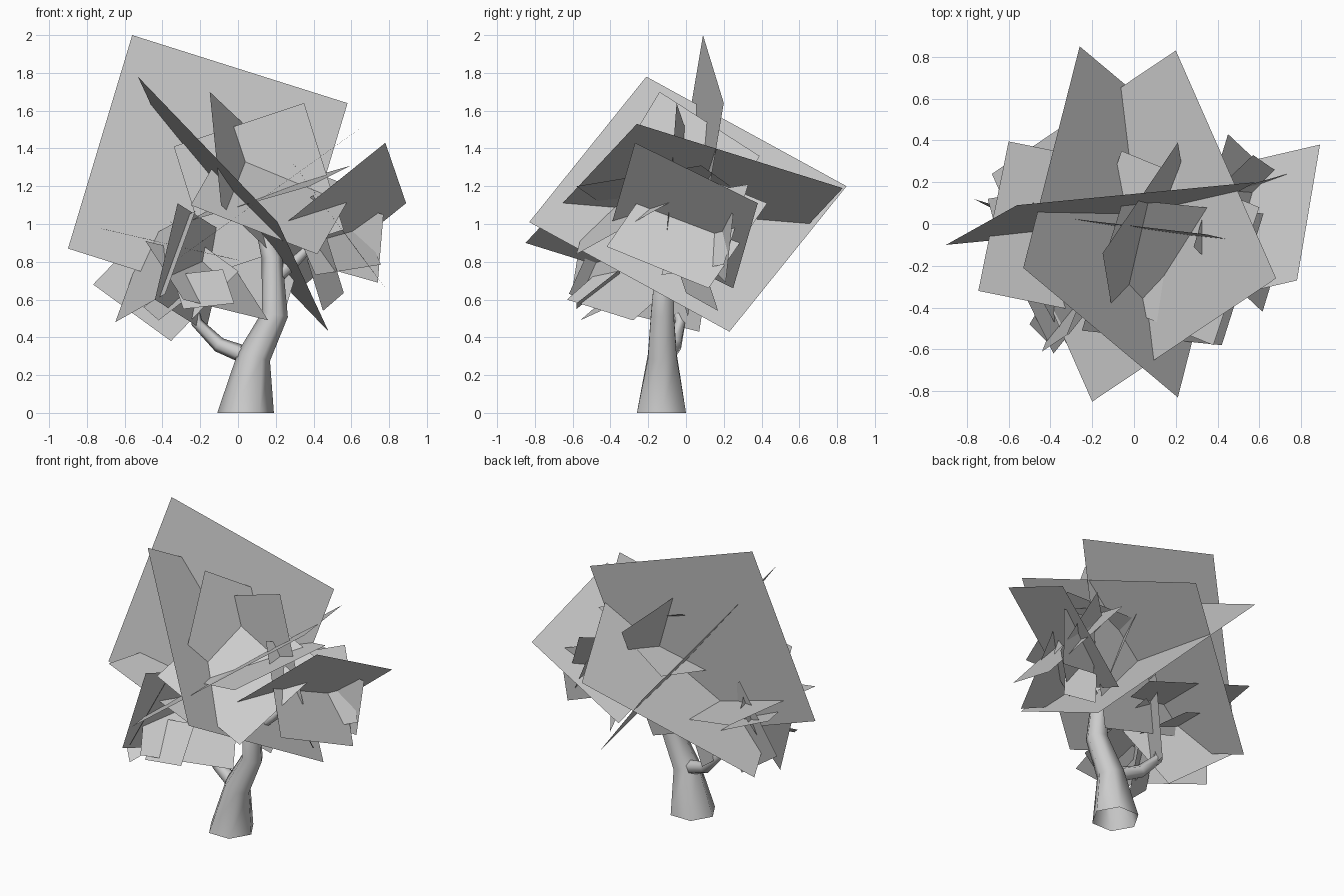
import bpy, bmesh, math
from mathutils import Vector


def make_object(name, bm):
    mesh = bpy.data.meshes.new(name)
    bm.to_mesh(mesh)
    bm.free()
    ob = bpy.data.objects.new(name, mesh)
    bpy.context.collection.objects.link(ob)
    return ob


def limb(name, path, sides=6):
    """Open tapered tube through (x, y, z, radius) points."""
    bm = bmesh.new()
    pts = [Vector(p[:3]) for p in path]
    rings = []
    for i, p in enumerate(pts):
        d = (pts[min(i + 1, len(pts) - 1)] - pts[max(i - 1, 0)]).normalized()
        if i == 0 and p.z == 0:
            d = Vector((0, 0, 1))
        u = Vector((0, 1, 0)).cross(d).normalized()
        v = d.cross(u)
        ring = []
        for k in range(sides):
            a = 2 * math.pi * k / sides
            ring.append(bm.verts.new(p + path[i][3] * (u * math.cos(a) + v * math.sin(a))))
        rings.append(ring)
    for a, b in zip(rings, rings[1:]):
        for k in range(sides):
            n = (k + 1) % sides
            bm.faces.new((a[k], a[n], b[n], b[k])).smooth = True
    return make_object(name, bm)


def card(bm, a, b, d):
    """Flat foliage card: corner a and its two neighbouring corners b, d."""
    a, b, d = Vector(a), Vector(b), Vector(d)
    bm.faces.new([bm.verts.new(p) for p in (a, b, b + d - a, d)])


def foliage(name, cards):
    bm = bmesh.new()
    for c in cards:
        card(bm, *c)
    return make_object(name, bm)


# trunk and boughs
limb("trunk", [(.04, -.13, 0, .15), (.085, -.125, .3, .088), (.195, -.125, .52, .07),
               (.18, -.11, .82, .055), (.13, -.08, 1.0, .04)])
limb("left_bough", [(.08, -.12, .29, .05), (-.1, -.06, .36, .04),
                    (-.22, -.03, .48, .03), (-.24, -.06, .62, .02)])
limb("right_bough", [(.18, -.12, .7, .04), (.3, -.06, .8, .03), (.42, -.03, .92, .02)])

# three big crossing cards
foliage("crown_leaves", [
    ((-.56, .09, 2.0), (.58, .20, 1.64), (-.90, -.10, .87)),
    ((-.53, -.21, 1.78), (-.26, .85, 1.20), (.21, -.83, 1.01)),
    ((.20, .83, 1.19), (.68, -.26, 1.53), (-.68, .24, .56)),
])

# middle cluster
foliage("middle_leaves", [
    ((-.15, -.14, 1.70), (.21, .39, 1.36), (-.09, -.50, 1.10)),
    ((.35, -.05, 1.64), (-.34, .03, 1.41), (.56, -.10, .97)),
    ((.60, .08, 1.31), (.38, -.58, 1.20), (-.06, .35, 1.12)),
    ((.42, -.58, .84), (.62, .05, 1.19), (-.25, -.51, 1.10)),
])

# right cluster
foliage("right_leaves", [
    ((.89, .38, 1.11), (.78, -.27, 1.43), (.33, .25, .66)),
    ((.45, .43, 1.11), (.78, .12, .66), (.285, -.11, 1.33)),
    ((.757, .20, .785), (.57, .33, 1.21), (.41, -.13, .73)),
    ((.74, .21, .69), (.77, .25, 1.05), (.42, .12, .78)),
    ((.45, .17, .54), (.29, 0, 1.06), (.56, .0, .635)),
])

# left cluster
foliage("left_leaves", [
    ((-.32, -.53, 1.11), (-.05, .15, .94), (-.44, -.61, .60)),
    ((-.745, -.32, .98), (-.60, .395, .95), (-.055, -.46, .82)),
    ((-.767, .12, .68), (-.355, -.09, .38), (-.41, .01, 1.05)),
    ((-.65, -.08, .48), (-.385, -.62, .63), (-.49, .12, .92)),
    ((-.70, .12, .90), (-.60, -.25, .86), (-.25, .20, .72)),
    ((-.35, -.35, .73), (-.08, -.35, .76), (-.29, -.58, .55)),
    ((.16, -.28, .49), (-.29, -.63, .60), (-.04, .07, .80)),
    ((-.42, -.56, .49), (-.20, -.19, .66), (-.50, -.48, .56)),
])
